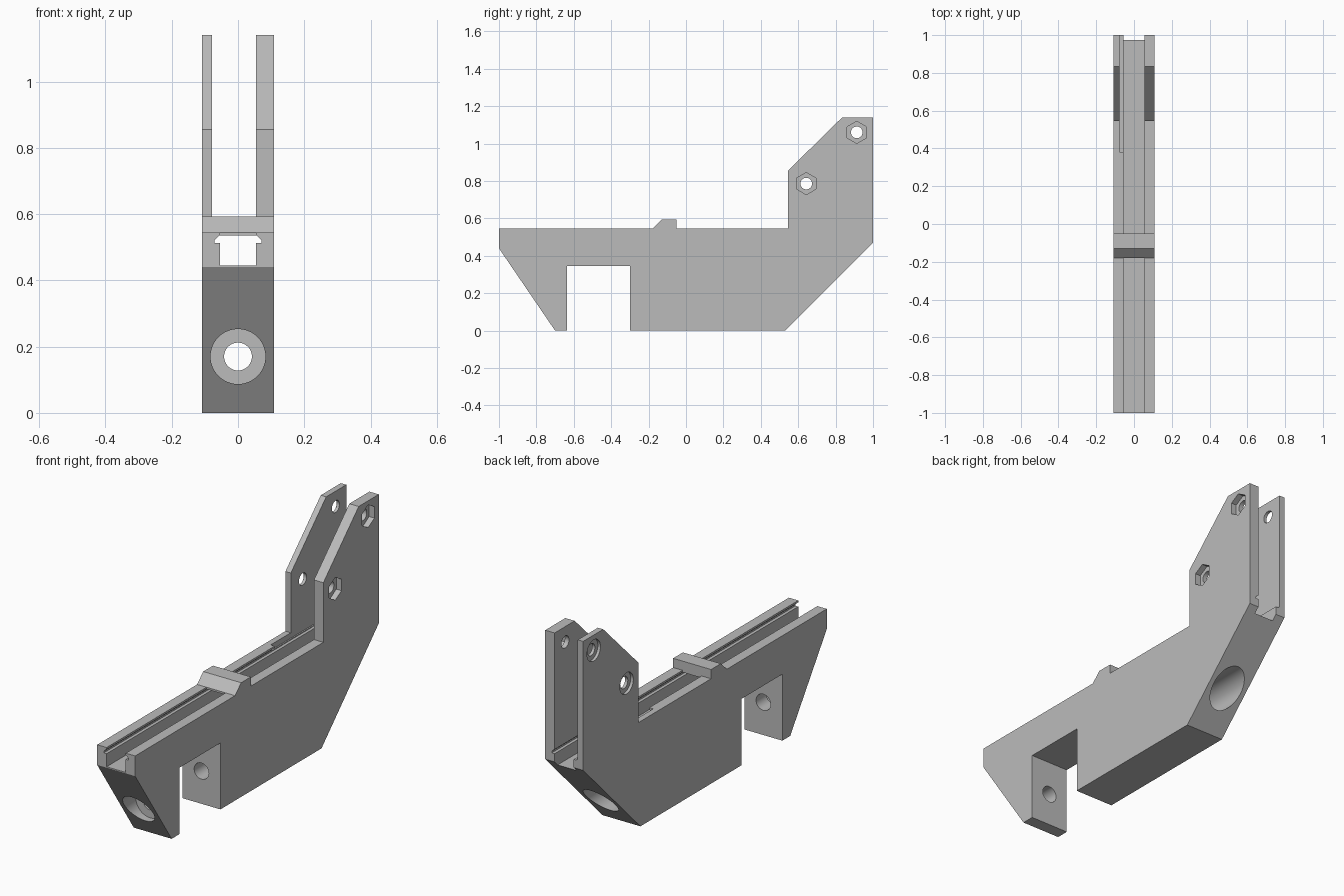
import bpy, bmesh
from math import cos, sin, pi, radians

cube = bpy.data.objects.get("Cube")
if cube:
    bpy.data.objects.remove(cube, do_unlink=True)

grey = bpy.data.materials.new("plain grey")
grey.use_nodes = True
colour = (0.5, 0.5, 0.5, 1)
grey.diffuse_color = colour
grey.node_tree.nodes["Principled BSDF"].inputs["Base Color"].default_value = colour

HALF = 0.109


def prism(name, outline, axis, lo, hi):
    """Extrude an outline along x (outline is y, z) or along y (outline is x, z)."""
    place = (lambda p: (lo, *p)) if axis == "x" else (lambda p: (p[0], lo, p[1]))
    bm = bmesh.new()
    face = bm.faces.new([bm.verts.new(place(p)) for p in outline])
    grown = bmesh.ops.extrude_face_region(bm, geom=[face])["geom"]
    step = (hi - lo, 0, 0) if axis == "x" else (0, hi - lo, 0)
    bmesh.ops.translate(bm, vec=step, verts=[v for v in grown if isinstance(v, bmesh.types.BMVert)])
    bmesh.ops.recalc_face_normals(bm, faces=bm.faces)
    mesh = bpy.data.meshes.new(name)
    bm.to_mesh(mesh)
    bm.free()
    mesh.materials.append(grey)
    ob = bpy.data.objects.new(name, mesh)
    bpy.context.collection.objects.link(ob)
    return ob


def ring(a, b, radius, sides=48):
    return [(a + radius * sin(2 * pi * i / sides), b + radius * cos(2 * pi * i / sides))
            for i in range(sides)]


def combine(body, tool, operation="DIFFERENCE"):
    mod = body.modifiers.new("combine", "BOOLEAN")
    mod.operation, mod.solver, mod.object = operation, "EXACT", tool
    bpy.context.view_layer.objects.active = body
    bpy.ops.object.modifier_apply(modifier=mod.name)
    bpy.data.objects.remove(tool, do_unlink=True)


# Side silhouette of the bracket
body = prism("bracket_body", [
    (-1, 0.44), (-0.7, 0), (-0.635, 0), (-0.635, 0.345), (-0.3, 0.345), (-0.3, 0),
    (0.53, 0), (1, 0.47), (1, 1.14), (0.835, 1.14), (0.545, 0.855), (0.545, 0.545),
    (-1, 0.545)], "x", -HALF, HALF)

# Long channel with undercut side grooves, open at the top
half = [(0.055, 0.445), (0.055, 0.513), (0.071, 0.513), (0.071, 0.521), (0.057, 0.535),
        (0.055, 0.535), (0.055, 1.5)]
combine(body, prism("channel", half + [(-x, z) for x, z in reversed(half)], "y", -1.2, 1.2))

# Wider recess that thins one rear arm
combine(body, prism("arm_recess", [(0.38, 0.517), (1.2, 0.517), (1.2, 1.5), (0.38, 1.5)],
                    "x", -0.078, 0))

# Bridge across the channel
combine(body, prism("bridge", [(-0.18, 0.535), (-0.18, 0.545), (-0.13, 0.593),
                               (-0.05, 0.593), (-0.05, 0.535)], "x", -HALF, HALF), "UNION")

# Lengthwise bolt bore, counterbored at both ends
for radius, lo, hi in ((0.042, -1.2, 1.2), (0.083, -1.2, -0.72), (0.083, 0.3, 1.2)):
    combine(body, prism("bore", ring(0, 0.17, radius), "y", lo, hi))

# Pin holes in the arms: hexagonal pockets on one side, round ones on the other
for y, z in ((0.643, 0.786), (0.913, 1.06)):
    combine(body, prism("pin_hole", ring(y, z, 0.031), "x", -0.2, 0.2))
    combine(body, prism("nut_pocket", ring(y, z, 0.059, 6), "x", 0.079, 0.2))
    combine(body, prism("head_pocket", ring(y, z, 0.055), "x", -0.2, -0.094))

bpy.ops.object.select_all(action="DESELECT")
body.select_set(True)
bpy.context.view_layer.objects.active = body
bpy.ops.object.shade_smooth_by_angle(angle=radians(30))
